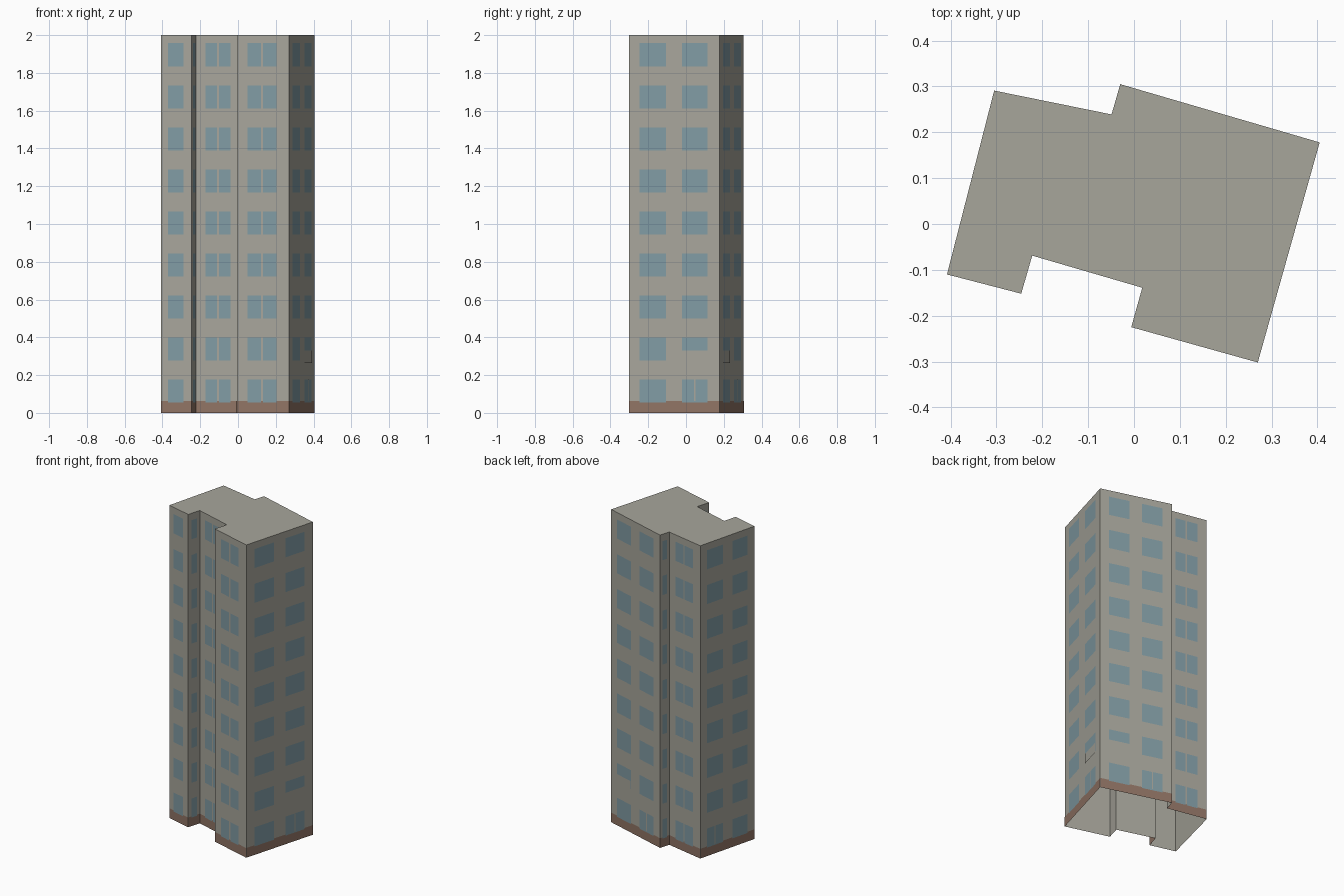
import bpy
import bmesh
from mathutils import Vector

cube = bpy.data.objects.get("Cube")
if cube:
    bpy.data.objects.remove(cube, do_unlink=True)


def material(name, rgb):
    m = bpy.data.materials.new(name)
    m.use_nodes = True
    m.diffuse_color = (*rgb, 1)
    m.node_tree.nodes["Principled BSDF"].inputs["Base Color"].default_value = (*rgb, 1)
    return m


WALL = material("warm grey concrete", (0.39, 0.38, 0.33))
GLASS = material("blue grey glass", (0.22, 0.33, 0.37))
BRICK = material("brown plinth", (0.28, 0.175, 0.13))

HEIGHT, PLINTH = 2.0, 0.062
FLOORS, STOREY = 9, 0.2225
SILL, WINDOW_HEIGHT = 0.055, 0.122

# Footprint, counter-clockwise from the front left corner
OUTLINE = [Vector(p) for p in [
    (-0.408, -0.11), (-0.246, -0.152), (-0.222, -0.069), (0.018, -0.139),
    (-0.006, -0.225), (0.27, -0.302), (0.405, 0.178), (-0.03, 0.305),
    (-0.049, 0.239), (-0.305, 0.291)]]

# Window columns on each wall, as fractions of that wall's length
SINGLE, PAIR, NARROW = [(0.23, 0.74)], [(0.21, 0.465), (0.505, 0.765)], [(0.25, 0.75)]
DOUBLE = [(0.12, 0.41), (0.585, 0.87)]
COLUMNS = [SINGLE, NARROW, PAIR, NARROW, PAIR, DOUBLE, DOUBLE, NARROW, PAIR, DOUBLE]


def finish(bm, name, mat):
    mesh = bpy.data.meshes.new(name)
    bm.to_mesh(mesh)
    bm.free()
    mesh.materials.append(mat)
    ob = bpy.data.objects.new(name, mesh)
    bpy.context.collection.objects.link(ob)
    return ob


def panel(bm, wall, f0, f1, z0, z1, out):
    """Flat panel lying just outside one wall."""
    a, b = OUTLINE[wall], OUTLINE[(wall + 1) % len(OUTLINE)]
    d = b - a
    n = Vector((d.y, -d.x)).normalized() * out
    p, q = a + d * f0 + n, a + d * f1 + n
    corners = [(*p, z0), (*q, z0), (*q, z1), (*p, z1)]
    return bm.faces.new([bm.verts.new(c) for c in corners])


# Tower: walls and roof, open underneath
bm = bmesh.new()
low = [bm.verts.new((*p, 0)) for p in OUTLINE]
high = [bm.verts.new((*p, HEIGHT)) for p in OUTLINE]
bm.faces.new(high)
for i in range(len(low)):
    j = (i + 1) % len(low)
    bm.faces.new([low[i], low[j], high[j], high[i]])
finish(bm, "tower_walls", WALL)

# Plinth band around the foot
bm = bmesh.new()
for wall in range(len(OUTLINE)):
    panel(bm, wall, 0, 1, 0, PLINTH, 0.001)
finish(bm, "plinth", BRICK)

# Windows on every wall and floor
bm = bmesh.new()
for wall, columns in enumerate(COLUMNS):
    for floor in range(FLOORS):
        z = SILL + floor * STOREY
        for f0, f1 in columns:
            panel(bm, wall, f0, f1, z, z + WINDOW_HEIGHT, 0.002)
finish(bm, "windows", GLASS)

# Shallow entrance canopies, hiding the lower part of two first-floor windows
bm = bmesh.new()
for wall, (f0, f1) in [(5, DOUBLE[1]), (6, DOUBLE[0])]:
    panel(bm, wall, f0, f1, 0.265, 0.33, 0.004)
finish(bm, "entrance_canopies", WALL)

# Mullions splitting the entrance doors
bm = bmesh.new()
for wall, (f0, f1) in [(5, DOUBLE[1]), (6, DOUBLE[1]), (9, DOUBLE[0])]:
    mid = (f0 + f1) / 2
    panel(bm, wall, mid - 0.01, mid + 0.01, PLINTH, SILL + WINDOW_HEIGHT, 0.003)
finish(bm, "door_mullions", WALL)
